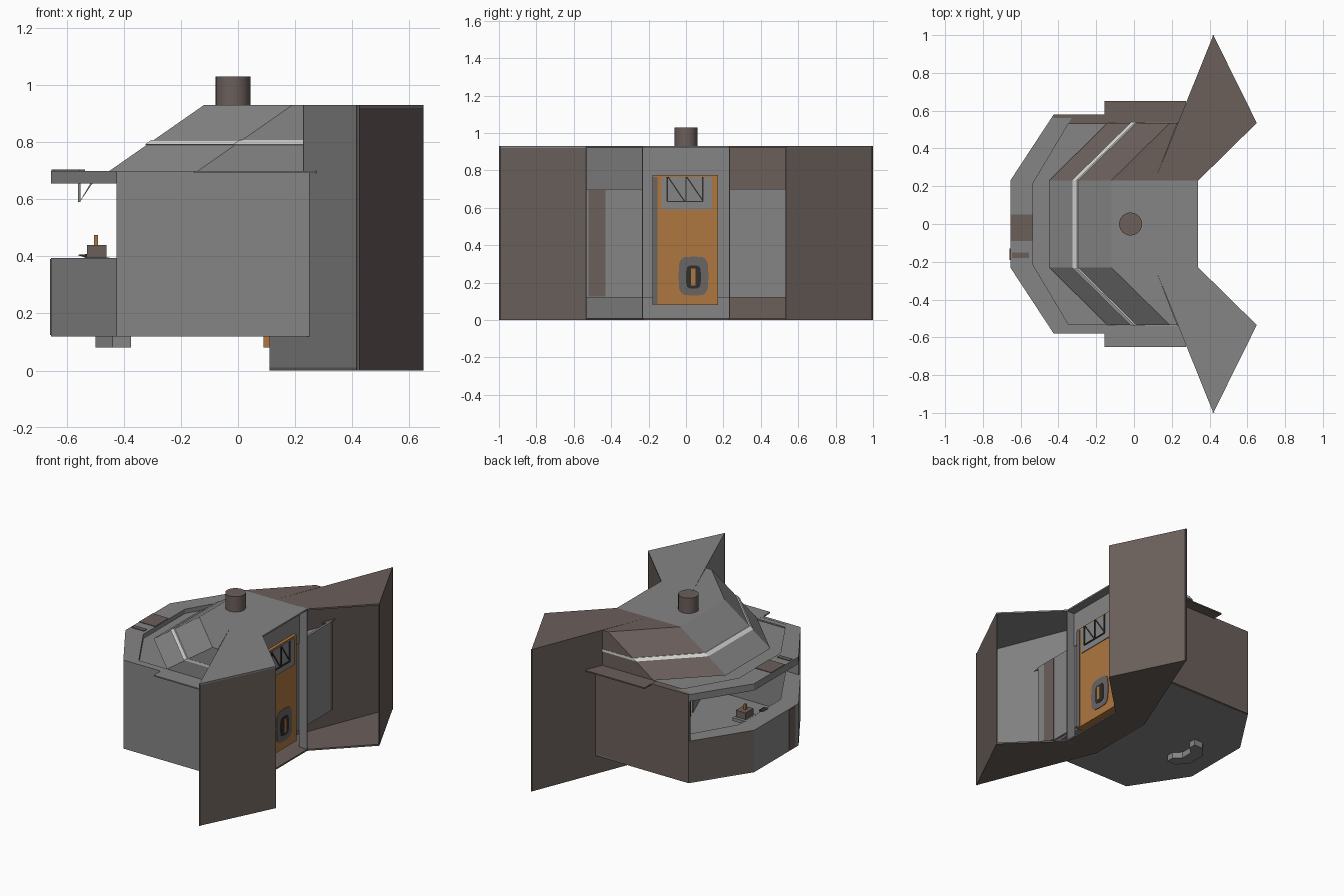
import bpy, bmesh, math
from mathutils import Vector

if "Cube" in bpy.data.objects:
    bpy.data.objects.remove(bpy.data.objects["Cube"])


def mat(name, c):
    m = bpy.data.materials.new(name)
    m.diffuse_color = (*c, 1)
    m.use_nodes = True
    m.node_tree.nodes["Principled BSDF"].inputs["Base Color"].default_value = m.diffuse_color
    return m


GREY = mat("steel grey", (.235, .235, .235))
BROWN = mat("dull brown", (.145, .115, .105))
ORANGE = mat("rust orange", (.42, .185, .05))
DARK = mat("near black", (.03, .03, .03))
PLATE = mat("plate grey", (.14, .13, .125))
WHITE = mat("pale trim", (.65, .65, .63))


def finish(name, bm, mats, rule=None):
    bmesh.ops.recalc_face_normals(bm, faces=bm.faces[:])
    bm.normal_update()
    if rule:
        for f in bm.faces:
            f.material_index = rule(f)
    me = bpy.data.meshes.new(name)
    bm.to_mesh(me)
    bm.free()
    for m in mats:
        me.materials.append(m)
    ob = bpy.data.objects.new(name, me)
    bpy.context.collection.objects.link(ob)
    return ob


def prism(name, poly, z0, z1, *mats, rule=None):
    bm = bmesh.new()
    f = bm.faces.new([bm.verts.new((x, y, z0)) for x, y in poly])
    r = bmesh.ops.extrude_face_region(bm, geom=[f])
    for v in r["geom"]:
        if isinstance(v, bmesh.types.BMVert):
            v.co.z = z1
    return finish(name, bm, mats, rule)


def hull(name, pts, m):
    bm = bmesh.new()
    for p in pts:
        bm.verts.new(p)
    bmesh.ops.convex_hull(bm, input=bm.verts[:])
    bmesh.ops.dissolve_limit(bm, angle_limit=.01, verts=bm.verts[:], edges=bm.edges[:])
    return finish(name, bm, [m])


def box(name, x0, x1, y0, y1, z0, z1, m):
    return prism(name, [(x0, y0), (x1, y0), (x1, y1), (x0, y1)], z0, z1, m)


def wall(name, p, q, z0, z1, m, t=.006):
    """Thin upright panel; its thickness goes to the left of p->q."""
    p, q = Vector(p), Vector(q)
    d = (q - p).normalized()
    n = Vector((-d.y, d.x)) * t
    return prism(name, [p, q, q + n, p + n], z0, z1, m)


def mirrored(half):
    return half + [(x, -y) for x, y in reversed(half)]


def slope_x(z):
    return -.45 + (z - .70) * .33 / .23


# Centre roof and underfloor
hull("roof_centre", [(x, y, z) for y in (-.23, .23)
     for x, z in ((-.45, .70), (-.12, .93), (.11, .93), (.11, .70))], GREY)
box("roof_rear_top", .10, .34, -.23, .23, .92, .93, GREY)
box("rear_floor", .11, .34, -.23, .23, 0, .01, BROWN)
box("rear_sill", .11, .12, -.23, .23, 0, .12, GREY)
box("rear_lintel", .275, .285, -.23, .23, .69, .925, GREY)

# Parts on both sides: grey on the front side, brown on the back side
for s, m, tag in ((-1, GREY, "front"), (1, BROWN, "back")):
    roof = [(-.45, .23, .70), (-.14, .535, .70), (.23, .535, .70), (.11, .23, .70),
            (-.12, .23, .93), (.19, .535, .93), (.23, .535, .93), (.11, .23, .93)]
    hull(f"roof_side_{tag}", [(x, s * y, z) for x, y, z in roof], m)
    wing = [(.11, s * .23), (.42, s * 1.0), (.65, s * .535), (.34, s * .23)]
    prism(f"wing_roof_{tag}", wing, .92, .93, m)
    prism(f"wing_floor_{tag}", wing, 0, .01, BROWN)
    wall(f"wing_wall_{tag}", wing[0], wing[1], 0, .93, m, -.006 * s)
    wall(f"wing_end_{tag}", wing[1], wing[2], 0, .93, BROWN, -.006 * s)
    wall(f"wing_post_{tag}", (.28, s * .23), wing[3], 0, .93, GREY, .006 * s)
    # Side wall and its eave
    wall(f"side_wall_{tag}", (-.425, s * .58), (.28, s * .58), .12, .70, m, -.02 * s)
    box(f"eave_{tag}", -.155, .275, *sorted((s * .535, s * .65)), .692, .70, m)
    box(f"wall_top_{tag}", -.425, .25, *sorted((s * .53, s * .578)), .69, .699, m)
    # Pale trim on the sloping side and gable
    for part, ends in (("slope", [(0, .23), (.31, .535)]), ("gable", [(.31, .535), (.53, .535)])):
        pts = []
        for dx, y in ends:
            for z in (.79, .806):
                x = .23 if dx == .53 else slope_x(z) + dx
                for o in (-.003, .005):
                    pts.append((x - (o if dx != .53 else 0), s * (y + o * .8), z + max(o, 0) * .5))
        hull(f"trim_{part}_{tag}", pts, WHITE)
hull("trim_centre", [(slope_x(z) - o, y, z + max(o, 0) * .5) for z in (.79, .806)
     for o in (-.003, .005) for y in (-.232, .232)], WHITE)

# Body shell: rear wall, floor, ceiling
box("rear_wall", .265, .28, -.58, .58, .12, .70, GREY)
box("rear_wall_patch", .28, .284, -.52, -.43, .125, .695, BROWN)
shell = mirrored([(-.655, .23), (-.425, .58), (.25, .58)])
prism("body_floor", shell, .12, .13, GREY)
prism("ceiling", mirrored([(-.64, .22), (-.42, .56), (.25, .56)]), .66, .672, GREY)

# Serving counter and canopy rim share one angled outline
ring = mirrored([(-.655, .23), (-.425, .58), (-.33, .56), (-.535, .215)])
ring = [(-.655, -.23), (-.655, .23), (-.425, .58), (-.33, .56), (-.535, .215),
        (-.535, -.215), (-.33, -.56), (-.425, -.58)]


def back_side(f):
    return int(abs(f.normal.z) < .5 and f.normal.y > .3 and f.normal.x < 0)


prism("counter", ring, .12, .395, GREY, BROWN, rule=back_side)
prism("canopy_rim", ring, .655, .70, GREY)
box("canopy_patch", -.653, -.537, -.09, .05, .70, .704, BROWN)
box("canopy_stripe", -.645, -.555, -.18, -.15, .70, .704, BROWN)
box("counter_stripe", -.659, -.655, -.19, -.13, .125, .39, BROWN)

# Counter items
box("till", -.53, -.46, .06, .14, .395, .44, BROWN)
box("till_shelf", -.54, -.45, .04, .16, .375, .396, GREY)
box("small_bottle", -.505, -.49, .09, .105, .44, .475, ORANGE)
hull("counter_wedge", [(-.565, y, .405) for y in (-.05, 0)] + [(-.53, y, z) for y in (-.05, 0) for z in (.395, .408)], DARK)

# Hanging bracket under the canopy
for y in (-.15, -.10):
    box("bracket_post", -.56, -.552, y, y + .008, .59, .66, GREY)
    hull("bracket_strut", [(x, y + w, z) for w in (0, .008)
         for x, z in ((-.555, .59), (-.55, .60), (-.515, .66), (-.507, .66))], GREY)

# Bent step under the body
prism("under_step", [(-.50, -.06), (-.50, .06), (-.44, .13), (-.375, .13), (-.375, .08),
                     (-.42, .04), (-.42, -.04), (-.375, -.08), (-.375, -.13), (-.44, -.13)],
      .08, .122, GREY)

# Rear door with hinge strip, vent and handle plate
box("door", .09, .305, -.18, .172, .08, .775, ORANGE)
box("door_hinge_strip", .305, .309, -.178, -.152, .085, .765, PLATE)
box("vent_panel", .305, .310, -.13, .14, .59, .765, GREY)
for y in (-.10, 0, .09):
    box("vent_bar", .310, .316, y - .004, y + .004, .635, .765, DARK)
box("vent_sill", .310, .316, -.10, .09, .63, .637, DARK)
for y in (-.1, 0):
    hull("vent_diagonal", [(x, y + a, z) for x in (.310, .314)
         for a, z in ((0, .765), (.008, .765), (.095, .637), (.087, .637))], DARK)


def rounded(name, cy, cz, w, h, x, m):
    pts = []
    for i in range(16):
        a = math.tau * i / 16
        c, s = math.cos(a), math.sin(a)
        pts += [(xx, cy + w * math.copysign(abs(c) ** .5, c), cz + h * math.copysign(abs(s) ** .5, s))
                for xx in (x, x + .004)]
    hull(name, pts, m)


rounded("handle_plate", .04, .235, .08, .105, .305, PLATE)
rounded("handle_recess", .04, .23, .04, .062, .309, DARK)
box("handle", .313, .318, .028, .052, .185, .275, ORANGE)

# Chimney
prism("chimney", [(-.018 + .061 * math.cos(math.tau * i / 24), .061 * math.sin(math.tau * i / 24))
                  for i in range(24)], .92, 1.03, BROWN)
bpy.context.view_layer.objects.active = bpy.data.objects["chimney"]
bpy.data.objects["chimney"].select_set(True)
bpy.ops.object.shade_smooth_by_angle()
